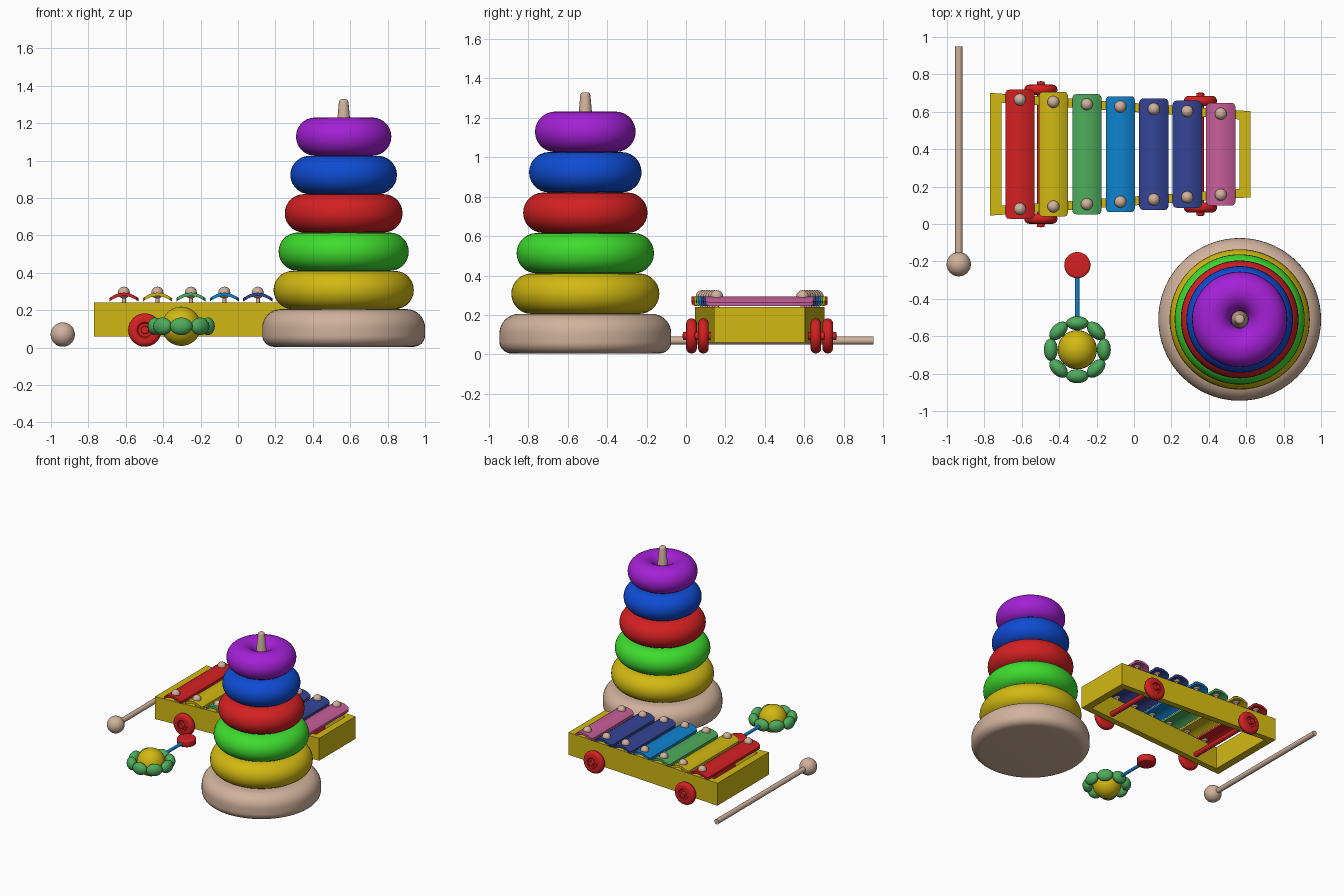
import bpy, bmesh, math
from mathutils import Matrix, Vector

if "Cube" in bpy.data.objects:
    bpy.data.objects.remove(bpy.data.objects["Cube"])


def material(name, r, g, b):
    def lin(c):
        c /= 255
        return c / 12.92 if c < 0.04 else ((c + 0.055) / 1.055) ** 2.4
    m = bpy.data.materials.new(name)
    m.diffuse_color = (lin(r), lin(g), lin(b), 1)
    m.use_nodes = True
    m.node_tree.nodes["Principled BSDF"].inputs["Base Color"].default_value = m.diffuse_color
    return m


BEIGE = material("natural wood", 209, 178, 156)
YELLOW = material("yellow", 210, 185, 18)
LIME = material("bright green", 62, 220, 46)
GREEN = material("soft green", 78, 172, 92)
RED = material("red", 212, 32, 34)
BLUE = material("blue", 14, 76, 212)
SKY = material("sky blue", 14, 132, 208)
NAVY = material("navy", 52, 68, 150)
PINK = material("pink", 200, 94, 154)
PURPLE = material("purple", 164, 32, 214)


def finish(name, bm, mat, smooth=True, angle=40):
    bmesh.ops.remove_doubles(bm, verts=bm.verts[:], dist=1e-5)
    bmesh.ops.recalc_face_normals(bm, faces=bm.faces[:])
    me = bpy.data.meshes.new(name)
    bm.to_mesh(me)
    bm.free()
    me.materials.append(mat)
    ob = bpy.data.objects.new(name, me)
    bpy.context.collection.objects.link(ob)
    if smooth:
        bpy.ops.object.select_all(action='DESELECT')
        ob.select_set(True)
        bpy.context.view_layer.objects.active = ob
        bpy.ops.object.shade_smooth_by_angle(angle=math.radians(angle))
    return ob


def lathe(name, profile, loc, mat, rot=None, steps=48, closed=False):
    """Spin an (r, z) profile around z, then rotate and place it."""
    bm = bmesh.new()
    vs = [bm.verts.new((r, 0, z)) for r, z in profile]
    es = [bm.edges.new(p) for p in zip(vs, vs[1:])]
    if closed:
        es.append(bm.edges.new((vs[-1], vs[0])))
    bmesh.ops.spin(bm, geom=vs + es, axis=(0, 0, 1), cent=(0, 0, 0),
                   angle=2 * math.pi, steps=steps)
    bm.transform(Matrix.Translation(loc) @ (rot or Matrix()))
    return finish(name, bm, mat)


def arc(cr, cz, rr, rz, a0, a1, n=8):
    return [(cr + rr * math.cos(math.radians(a0 + (a1 - a0) * i / n)),
             cz + rz * math.sin(math.radians(a0 + (a1 - a0) * i / n))) for i in range(n + 1)]


def ball(name, loc, size, mat, turn=0.0, seg=32):
    bm = bmesh.new()
    bmesh.ops.create_uvsphere(bm, u_segments=seg, v_segments=seg // 2, radius=1)
    bm.transform(Matrix.Translation(loc) @ Matrix.Rotation(turn, 4, 'Z') @ Matrix.Diagonal((*size, 1)))
    return finish(name, bm, mat)


def rod(name, a, b, r, mat, seg=24):
    a, b = Vector(a), Vector(b)
    rot = (b - a).to_track_quat('Z', 'Y').to_matrix().to_4x4()
    length = (b - a).length
    return lathe(name, [(0, 0), (r, 0), (r, length), (0, length)], a, mat, rot, seg)


# --- Ring stacker: base, five rings, tapered pole ---
SX, SY = 0.565, -0.51
base = [(0, 0.004)] + arc(0.37, 0.064, 0.065, 0.06, -90, 0) + \
    arc(0.335, 0.108, 0.1, 0.098, 0, 90) + [(0, 0.206)]
lathe("stacker_base", base, (SX, SY, 0), BEIGE, steps=72)
rings = [(YELLOW, 0.375), (LIME, 0.348), (RED, 0.315), (BLUE, 0.285), (PURPLE, 0.255)]
for i, (mat, R) in enumerate(rings):
    t = 0.1025
    prof = arc(R - t, 0, t, t, -90, 90, 14) + arc(0.045 + t, 0, t, t, 90, 270, 14)
    lathe(f"stacking_ring_{i + 1}", prof, (SX, SY, 0.308 + 0.205 * i), mat, steps=72, closed=True)
lathe("stacker_pole", [(0, 0.1), (0.045, 0.1), (0.045, 1.1), (0.026, 1.31)] +
      arc(0.012, 1.312, 0.013, 0.016, 10, 90, 4) + [(0, 1.328)], (SX, SY, 0), BEIGE, steps=32)

# --- Xylophone frame: hollow tapered box ---
YC = 0.373
XL, XR, HL, HR = -0.77, 0.622, 0.328, 0.23


def half_width(x):
    return HL + (HR - HL) * (x - XL) / (XR - XL)


def loop(x0, x1, inset):
    a, b = half_width(x0) - inset, half_width(x1) - inset
    return [(x0, YC - a), (x1, YC - b), (x1, YC + b), (x0, YC + a)]


bm = bmesh.new()
corners = [[bm.verts.new((x, y, z)) for x, y in pts] for pts, z in
           ((loop(XL, XR, 0), 0.06), (loop(XL, XR, 0), 0.24),
            (loop(XL + 0.062, XR - 0.058, 0.048), 0.24),
            (loop(XL + 0.062, XR - 0.058, 0.048), 0.06))]
for k in range(4):
    lo, hi = corners[k], corners[(k + 1) % 4]
    for j in range(4):
        bm.faces.new((lo[j], lo[(j + 1) % 4], hi[(j + 1) % 4], hi[j]))
finish("xylophone_frame", bm, YELLOW, smooth=False)

# --- Arched bars with a screw at each end ---
us = [-1, -0.96, -0.88, -0.7, -0.47, -0.24, 0, 0.24, 0.47, 0.7, 0.88, 0.96, 1]
for i, mat in enumerate((RED, YELLOW, GREEN, SKY, NAVY, NAVY, PINK)):
    x = -0.61 + 0.179 * i
    half = 0.345 - 0.0117 * i
    bm = bmesh.new()
    layers = []
    for dz in (0, -0.018):
        rows = []
        for u in us:
            h = half - 0.018 * max(0, (abs(u) - 0.8) / 0.2) ** 2
            z = 0.294 + dz - 0.03 * u * u
            rows.append([bm.verts.new((x + 0.078 * u, YC + s * h, z)) for s in (-1, 1)])
        layers.append(rows)
        for p, q in zip(rows, rows[1:]):
            bm.faces.new((p[0], q[0], q[1], p[1]))
    top, bot = layers
    for s in (0, 1):
        for j in range(len(us) - 1):
            bm.faces.new((top[j][s], top[j + 1][s], bot[j + 1][s], bot[j][s]))
    for j in (0, -1):
        bm.faces.new((top[j][0], top[j][1], bot[j][1], bot[j][0]))
    finish(f"xylophone_bar_{i + 1}", bm, mat)
    for s in (-1, 1):
        y = YC + s * (0.292 - 0.0125 * i)
        ball(f"screw_head_{i + 1}", (x, y, 0.294), (0.032, 0.032, 0.032), BEIGE, seg=20)
        rod(f"screw_shaft_{i + 1}", (x, y, 0.22), (x, y, 0.29), 0.011, BEIGE, 12)

# --- Wheels and axles ---
wheel = [(0, -0.027)] + arc(0.063, 0, 0.026, 0.027, -90, 90) + \
    [(0.042, 0.027), (0.036, 0.02), (0.022, 0.02), (0.02, 0.043), (0, 0.046)]
for name, x in (("front", -0.498), ("rear", 0.355)):
    d = half_width(x) + 0.036
    for s in (-1, 1):
        rot = Matrix.Rotation(math.radians(-90 * s), 4, 'X')
        lathe(f"{name}_wheel", wheel, (x, YC + s * d, 0.094), RED, rot, 40)
    rod(f"{name}_axle", (x, YC - d, 0.094), (x, YC + d, 0.094), 0.02, RED)

# --- Mallet ---
rod("mallet_stick", (-0.937, -0.2, 0.07), (-0.937, 0.95, 0.07), 0.02, BEIGE)
ball("mallet_head", (-0.937, -0.215, 0.07), (0.065, 0.065, 0.065), BEIGE)

# --- Flower rattle ---
RX, RY, RZ = -0.303, -0.672, 0.114
ball("rattle_ball", (RX, RY, RZ), (0.105, 0.105, 0.105), YELLOW)
for k in range(8):
    a = k * math.pi / 4
    ball(f"rattle_petal_{k + 1}", (RX + 0.142 * math.cos(a), RY + 0.142 * math.sin(a), RZ),
         (0.037, 0.06, 0.047), GREEN, a, 24)
rod("rattle_handle", (RX, -0.51, RZ), (RX, -0.24, RZ), 0.012, SKY, 16)
knob = [(0, -0.027)] + arc(0.058, -0.015, 0.012, 0.012, -90, 0, 4) + \
    arc(0.058, 0.015, 0.012, 0.012, 0, 90, 4) + [(0, 0.027)]
lathe("rattle_knob", knob, (RX, -0.22, RZ), RED, steps=40)
